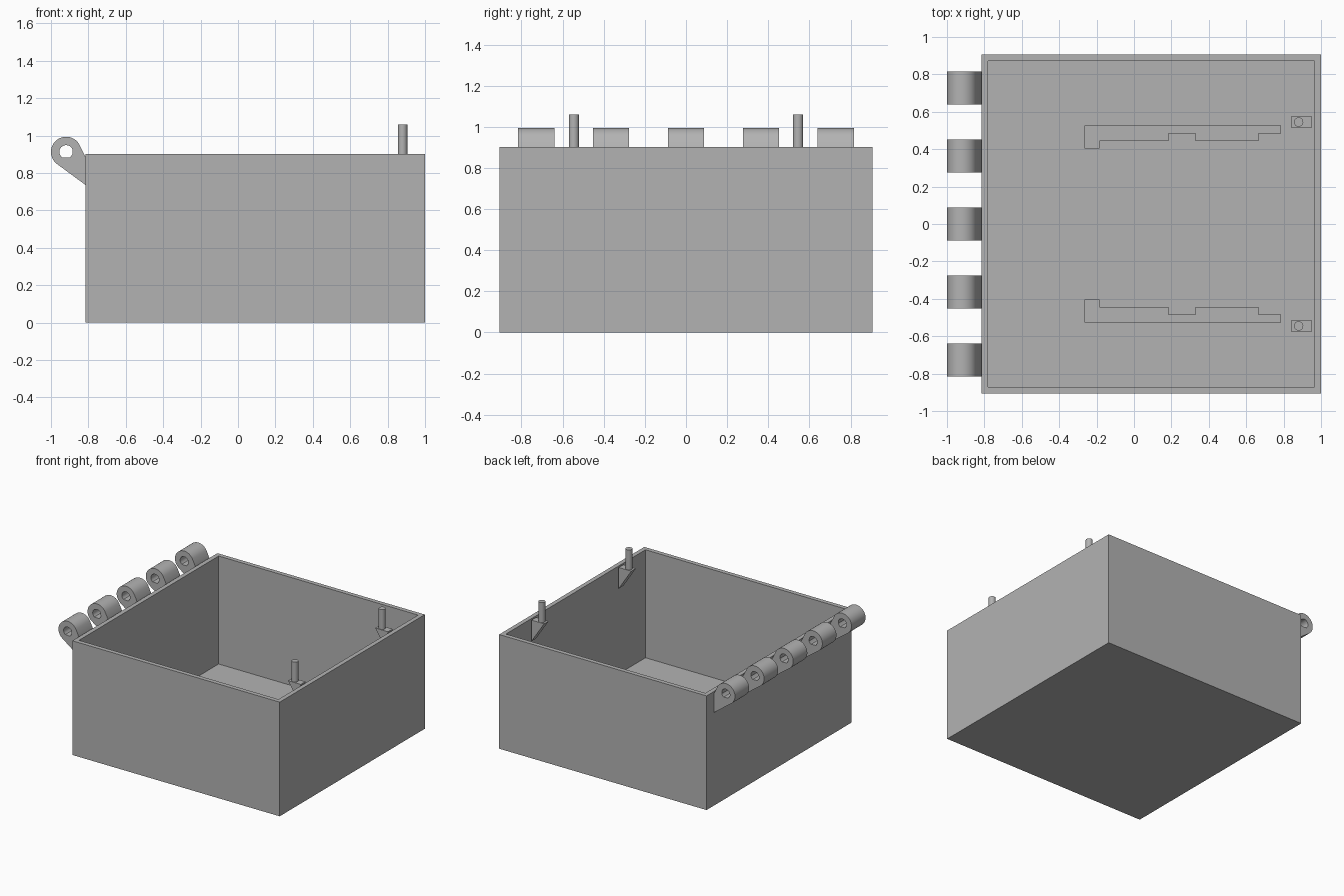
import bpy, bmesh, math
from mathutils import Vector

cube = bpy.data.objects.get("Cube")
if cube:
    bpy.data.objects.remove(cube, do_unlink=True)

grey = bpy.data.materials.new("plain_grey")
grey.use_nodes = True
grey.diffuse_color = (0.45, 0.45, 0.45, 1)
grey.node_tree.nodes["Principled BSDF"].inputs["Base Color"].default_value = (0.45, 0.45, 0.45, 1)

LEFT, RIGHT, HALF_Y, HEIGHT, WALL = -0.815, 1.0, 0.907, 0.903, 0.049


def finish(bm, name, smooth=False):
    bmesh.ops.recalc_face_normals(bm, faces=bm.faces)
    mesh = bpy.data.meshes.new(name)
    bm.to_mesh(mesh)
    bm.free()
    mesh.materials.append(grey)
    obj = bpy.data.objects.new(name, mesh)
    bpy.context.collection.objects.link(obj)
    if smooth:
        bpy.ops.object.select_all(action="DESELECT")
        obj.select_set(True)
        bpy.context.view_layer.objects.active = obj
        bpy.ops.object.shade_smooth_by_angle(angle=math.radians(30))
    return obj


def extrude(bm, faces, offset):
    result = bmesh.ops.extrude_face_region(bm, geom=faces)
    verts = [g for g in result["geom"] if isinstance(g, bmesh.types.BMVert)]
    bmesh.ops.translate(bm, verts=verts, vec=offset)


def prism(name, points, offset):
    bm = bmesh.new()
    face = bm.faces.new([bm.verts.new(p) for p in points])
    extrude(bm, [face], Vector(offset))
    return finish(bm, name)


# Open box: inset the top face and push it down to the floor
bm = bmesh.new()
bmesh.ops.create_cube(bm, size=1)
for v in bm.verts:
    v.co.x = LEFT if v.co.x < 0 else RIGHT
    v.co.y *= 2 * HALF_Y
    v.co.z = 0 if v.co.z < 0 else HEIGHT
bm.normal_update()
top = max(bm.faces, key=lambda f: f.calc_center_median().z)
bmesh.ops.inset_individual(bm, faces=[top], thickness=WALL)
walls = bmesh.ops.extrude_discrete_faces(bm, faces=[top])
for v in walls["faces"][0].verts:
    v.co.z = WALL
finish(bm, "box")


# Hinge knuckles: rounded eye with a tapered tail meeting the wall
def knuckle(name, y, width=0.176):
    cx, cz, radius, hole = -0.919, 0.913, 0.081, 0.036
    arc = [math.radians(23 + 210.6 * i / 30) for i in range(31)]
    outer = [(cx + radius * math.cos(a), cz + radius * math.sin(a)) for a in arc]
    outer += [(LEFT, 0.736), (LEFT, 0.81), (LEFT, 0.885)]
    bm = bmesh.new()
    ring_out, ring_in = [], []
    for x, z in outer:
        a = math.atan2(z - cz, x - cx)
        ring_out.append(bm.verts.new((x, y - width / 2, z)))
        ring_in.append(bm.verts.new((cx + hole * math.cos(a), y - width / 2, cz + hole * math.sin(a))))
    n = len(outer)
    for i in range(n):
        j = (i + 1) % n
        bm.faces.new((ring_out[i], ring_out[j], ring_in[j], ring_in[i]))
    extrude(bm, bm.faces[:], Vector((0, width, 0)))
    finish(bm, name, smooth=True)


for i in range(5):
    knuckle(f"hinge_knuckle_{i + 1}", (i - 2) * 0.364)

# Stepped outline of a floor rail, mirrored for the other side
rail = [(-0.265, 0.527), (0.785, 0.527), (0.785, 0.483), (0.665, 0.483),
        (0.665, 0.445), (0.33, 0.445), (0.33, 0.483), (0.185, 0.483),
        (0.185, 0.445), (-0.185, 0.445), (-0.185, 0.405), (-0.265, 0.405)]
inner = RIGHT - WALL

for side, label in ((-1, "front"), (1, "back")):
    prism(f"{label}_floor_rail", [(x, side * y, WALL) for x, y in rail], (0, 0, 0.05))

    # Wedge bracket on the inner wall
    y = side * 0.545
    prism(f"{label}_pin_bracket",
          [(0.84, y - 0.029, HEIGHT), (inner, y - 0.029, HEIGHT), (inner, y - 0.029, 0.735)],
          (0, 0.058, 0))

    # Upright latch pin
    bm = bmesh.new()
    bmesh.ops.create_cone(bm, cap_ends=True, segments=32, radius1=0.025, radius2=0.025, depth=0.157)
    bmesh.ops.translate(bm, verts=bm.verts, vec=(0.88, y, HEIGHT + 0.157 / 2))
    finish(bm, f"{label}_latch_pin", smooth=True)
